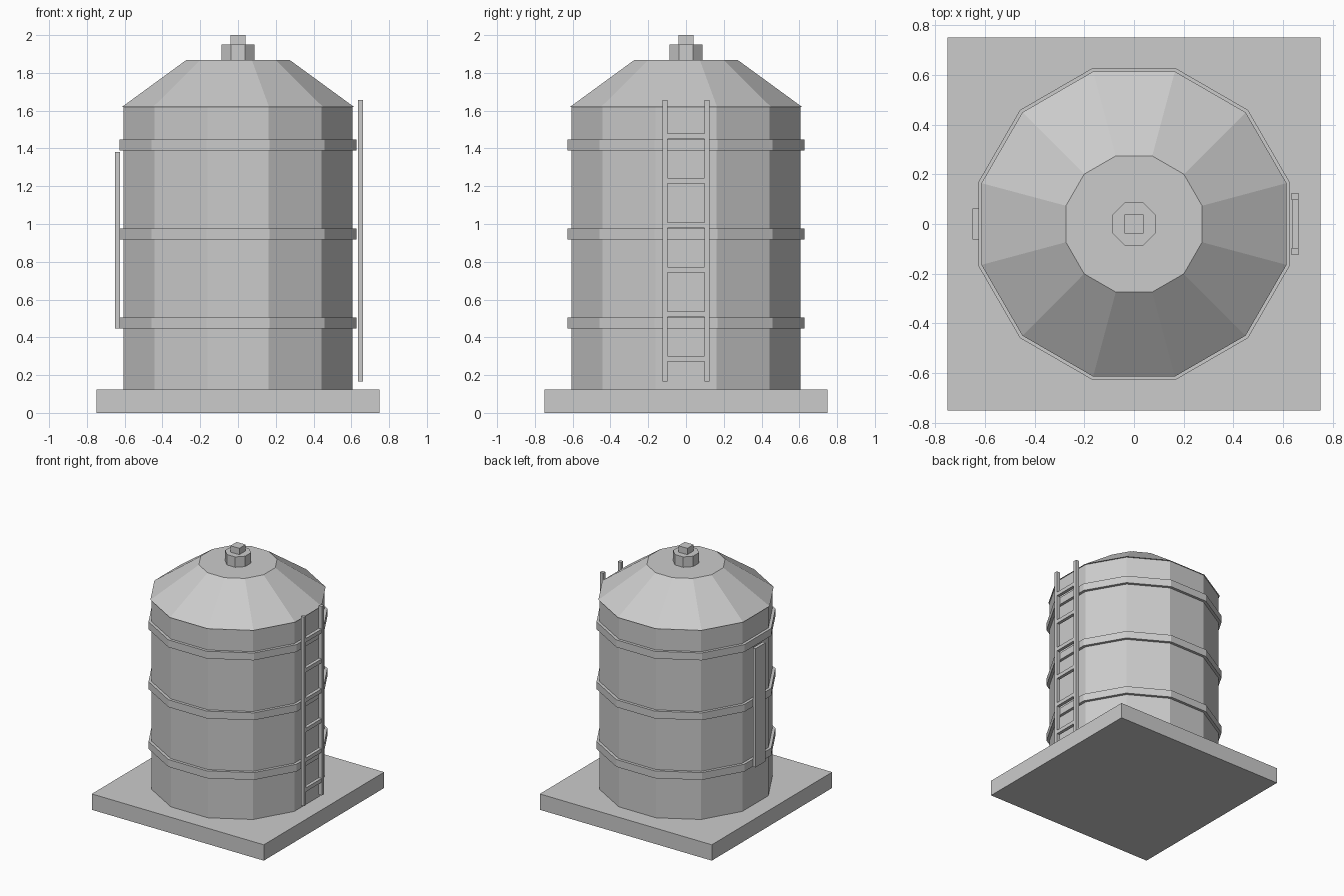
import bpy, math

if "Cube" in bpy.data.objects:
    bpy.data.objects.remove(bpy.data.objects["Cube"])


def box(name, x, y, z):
    """Box from (min, max) ranges on each axis."""
    r = (x, y, z)
    bpy.ops.mesh.primitive_cube_add(size=1, location=[(a + b) / 2 for a, b in r])
    ob = bpy.context.object
    ob.name = name
    ob.scale = [b - a for a, b in r]
    bpy.ops.object.transform_apply(location=False, rotation=False, scale=True)
    return ob


def prism(name, sides, bottom, top, z0, z1):
    """Flat-sided prism or frustum, sized by flat-to-centre distance, a flat facing front."""
    k = 1 / math.cos(math.pi / sides)
    bpy.ops.mesh.primitive_cone_add(vertices=sides, radius1=bottom * k, radius2=top * k,
                                    depth=z1 - z0, location=(0, 0, (z0 + z1) / 2),
                                    rotation=(0, 0, math.pi / sides))
    ob = bpy.context.object
    ob.name = name
    return ob


# Base slab, tank body and roof
box("base_slab", (-0.75, 0.75), (-0.75, 0.75), (0, 0.125))
prism("tank_body", 12, 0.605, 0.605, 0.125, 1.62)
prism("roof", 12, 0.614, 0.274, 1.62, 1.868)

# Hoops around the body
for i, z in enumerate((0.476, 0.947, 1.419)):
    prism(f"hoop_{i + 1}", 12, 0.627, 0.627, z - 0.029, z + 0.029)

# Roof vent and its cap
prism("roof_vent", 8, 0.087, 0.087, 1.868, 1.95)
box("vent_cap", (-0.039, 0.039), (-0.039, 0.039), (1.95, 2.0))

# Ladder on the right side
for side, y in (("front", -0.111), ("back", 0.111)):
    box(f"ladder_rail_{side}", (0.635, 0.663), (y - 0.014, y + 0.014), (0.167, 1.657))
for i in range(6):
    z = 0.286 + i * 0.2356
    box(f"ladder_rung_{i + 1}", (0.636, 0.662), (-0.1, 0.1), (z - 0.015, z + 0.015))

# Level gauge strip on the left side
box("level_gauge", (-0.651, -0.626), (-0.0625, 0.0625), (0.446, 1.382))
